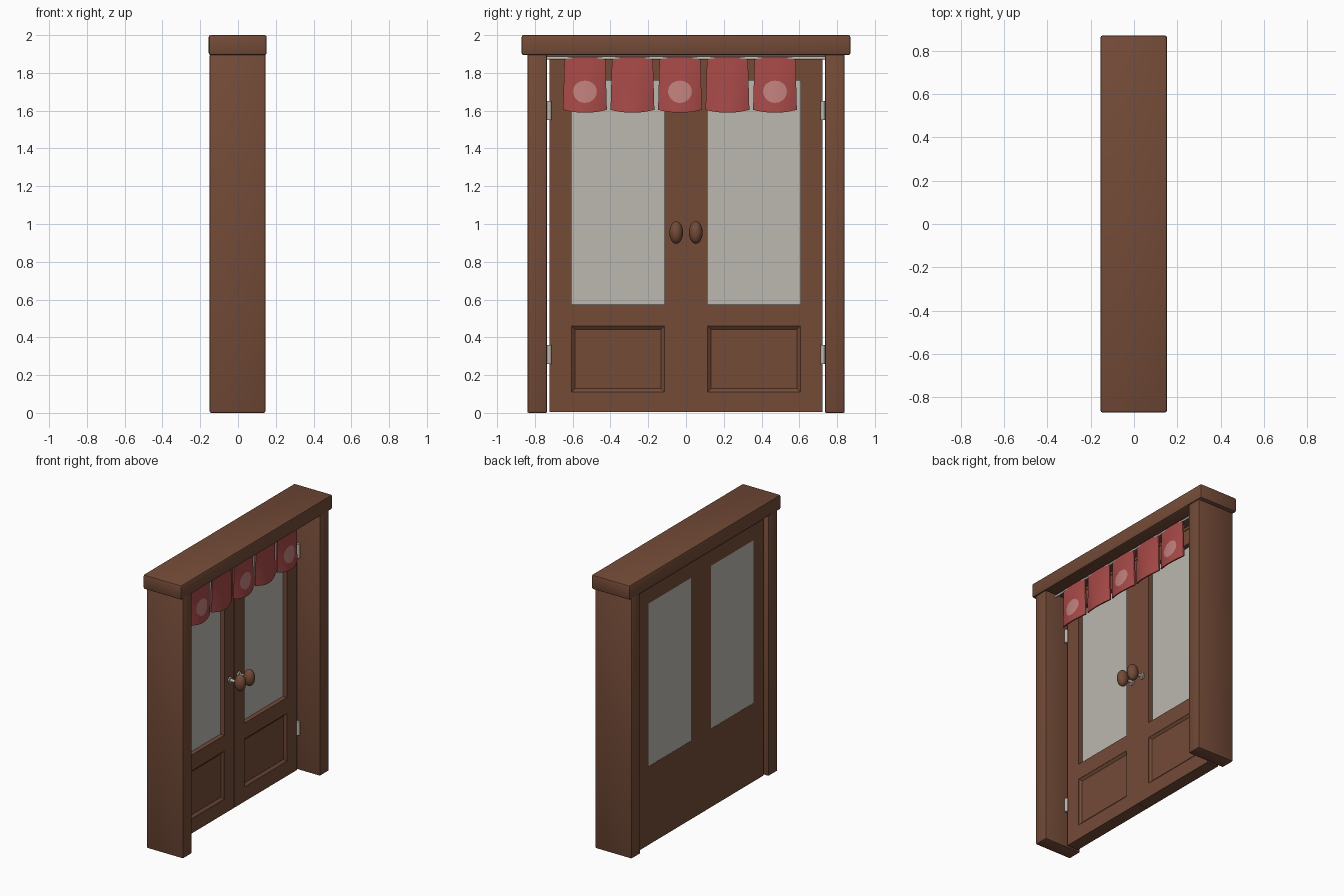
import bpy, bmesh, math

if "Cube" in bpy.data.objects:
    bpy.data.objects.remove(bpy.data.objects["Cube"])


def material(name, rgb):
    m = bpy.data.materials.new(name)
    m.diffuse_color = (*rgb, 1)
    m.use_nodes = True
    m.node_tree.nodes["Principled BSDF"].inputs["Base Color"].default_value = m.diffuse_color
    return m


WOOD = material("brown_wood", (0.172, 0.070, 0.039))
GLASS = material("pale_glass", (0.50, 0.48, 0.435))
METAL = material("light_metal", (0.50, 0.47, 0.42))
CLOTH = material("red_cloth", (0.385, 0.068, 0.064))
SPOT = material("pink_spot", (0.53, 0.215, 0.20))


def finish(name, bm, mat, smooth=True):
    bmesh.ops.recalc_face_normals(bm, faces=bm.faces)
    me = bpy.data.meshes.new(name)
    bm.to_mesh(me)
    bm.free()
    me.materials.append(mat)
    ob = bpy.data.objects.new(name, me)
    bpy.context.collection.objects.link(ob)
    if smooth:
        bpy.ops.object.select_all(action='DESELECT')
        ob.select_set(True)
        bpy.context.view_layer.objects.active = ob
        bpy.ops.object.shade_smooth_by_angle(angle=math.radians(40))
    return ob


def box(name, x, y, z, mat=WOOD, bevel=0.0):
    bm = bmesh.new()
    bmesh.ops.create_cube(bm, size=1)
    for v in bm.verts:
        v.co = [r[0] + (c + 0.5) * (r[1] - r[0]) for c, r in zip(v.co, (x, y, z))]
    if bevel:
        bmesh.ops.bevel(bm, geom=bm.edges[:], offset=bevel, segments=2,
                        profile=0.5, affect='EDGES')
    return finish(name, bm, mat, smooth=bool(bevel))


def rod(name, centre, radius, length, axis, mat):
    bm = bmesh.new()
    bmesh.ops.create_cone(bm, cap_ends=True, segments=16, radius1=radius,
                          radius2=radius, depth=length)
    ob = finish(name, bm, mat)
    ob.location = centre
    ob.rotation_euler = {'x': (0, math.pi / 2, 0), 'y': (math.pi / 2, 0, 0),
                         'z': (0, 0, 0)}[axis]
    return ob


def span(s, a, b):
    return tuple(sorted((s * a, s * b)))


# Frame: lintel, head strip and posts
box("lintel", (-0.155, 0.152), (-0.87, 0.87), (1.895, 2.0), bevel=0.01)
box("head_strip", (-0.12, -0.03), (-0.735, 0.735), (1.875, 1.90))
for s, side in ((-1, "left"), (1, "right")):
    box(side + "_post", (-0.15, 0.145), span(s, 0.735, 0.84), (0, 1.9), bevel=0.008)

    # Door leaf: stiles, rails, sunken lower panel and glass
    back, front = -0.12, -0.03
    box(side + "_outer_stile", (back, front), span(s, 0.605, 0.722), (0.004, 1.87))
    box(side + "_inner_stile", (back, front), span(s, 0.0008, 0.115), (0.004, 1.87))
    for label, z in (("bottom", (0.004, 0.11)), ("middle", (0.46, 0.575)),
                     ("top", (1.76, 1.87))):
        box(side + "_" + label + "_rail", (back, front), span(s, 0.115, 0.605), z)
    box(side + "_lower_panel", (back, -0.046), span(s, 0.115, 0.605), (0.11, 0.46))
    box(side + "_glass", (back + 0.001, -0.062), span(s, 0.115, 0.605), (0.575, 1.76), GLASS)

    # Panel moulding: a sloped ring inside the sunken panel
    bm = bmesh.new()
    rings = []
    for inset, x in ((0.0, -0.031), (0.018, -0.0455)):
        a, b = 0.115 + inset, 0.605 - inset
        c, d = 0.11 + inset, 0.46 - inset
        rings.append([bm.verts.new((x, s * y, z))
                      for y, z in ((a, c), (b, c), (b, d), (a, d))])
    for i in range(4):
        j = (i + 1) % 4
        bm.faces.new((rings[0][i], rings[0][j], rings[1][j], rings[1][i]))
    finish(side + "_panel_moulding", bm, WOOD, smooth=False)

    # Knob with metal stem and rose
    rod(side + "_knob_rose", (-0.026, s * 0.052, 0.955), 0.022, 0.012, 'x', METAL)
    rod(side + "_knob_stem", (0.0, s * 0.052, 0.955), 0.011, 0.07, 'x', METAL)
    bm = bmesh.new()
    bmesh.ops.create_uvsphere(bm, u_segments=20, v_segments=12, radius=1)
    for v in bm.verts:
        v.co = (0.055 + 0.04 * v.co.x, s * 0.052 + 0.036 * v.co.y, 0.955 + 0.06 * v.co.z)
    finish(side + "_knob", bm, WOOD)

    # Hinges
    for n, z in enumerate((0.31, 1.60)):
        rod(f"{side}_hinge_{n}", (-0.022, s * 0.724, z), 0.011, 0.10, 'z', METAL)

# Curtain rod
rod("curtain_rod", (0.062, 0, 1.878), 0.008, 1.47, 'y', METAL)


# Curtain flaps: cloth bowing forward towards a rounded hem
def cloth(yc, u, t, lift=0.0):
    half = 0.108 + 0.008 * t
    x = 0.062 + (0.004 + 0.024 * t) * (1 - u * u) + lift
    z = 1.885 - t * (0.28 + 0.016 * (1 - u * u))
    return (x, yc + u * half, z)


for k in range(5):
    yc = -0.535 + 0.2515 * k
    bm = bmesh.new()
    nu, nt = 12, 10
    layers = []
    for lift in (-0.005, 0.005):
        layers.append([[bm.verts.new(cloth(yc, -1 + 2 * i / nu, j / nt, lift))
                        for i in range(nu + 1)] for j in range(nt + 1)])
    for g in layers:
        for j in range(nt):
            for i in range(nu):
                bm.faces.new((g[j][i], g[j][i + 1], g[j + 1][i + 1], g[j + 1][i]))
    rims = []
    for g in layers:
        rims.append(g[0][:-1] + [r[-1] for r in g[:-1]] + g[-1][:0:-1]
                    + [r[0] for r in g[:0:-1]])
    for i in range(len(rims[0])):
        j = (i + 1) % len(rims[0])
        bm.faces.new((rims[0][i], rims[0][j], rims[1][j], rims[1][i]))
    finish(f"curtain_flap_{k}", bm, CLOTH)

    # Round spot on every other flap
    if k % 2 == 0:
        bm = bmesh.new()
        centre = bm.verts.new(cloth(yc, 0, 0.625, 0.0075))
        previous = None
        for r in (0.33, 0.67, 1.0):
            ring = [bm.verts.new(cloth(yc, 0.56 * r * math.cos(a), 0.625 + 0.2 * r * math.sin(a), 0.0075))
                    for a in (2 * math.pi * i / 20 for i in range(20))]
            for i in range(20):
                j = (i + 1) % 20
                if previous:
                    bm.faces.new((previous[i], previous[j], ring[j], ring[i]))
                else:
                    bm.faces.new((centre, ring[i], ring[j]))
            previous = ring
        finish(f"curtain_spot_{k}", bm, SPOT)
